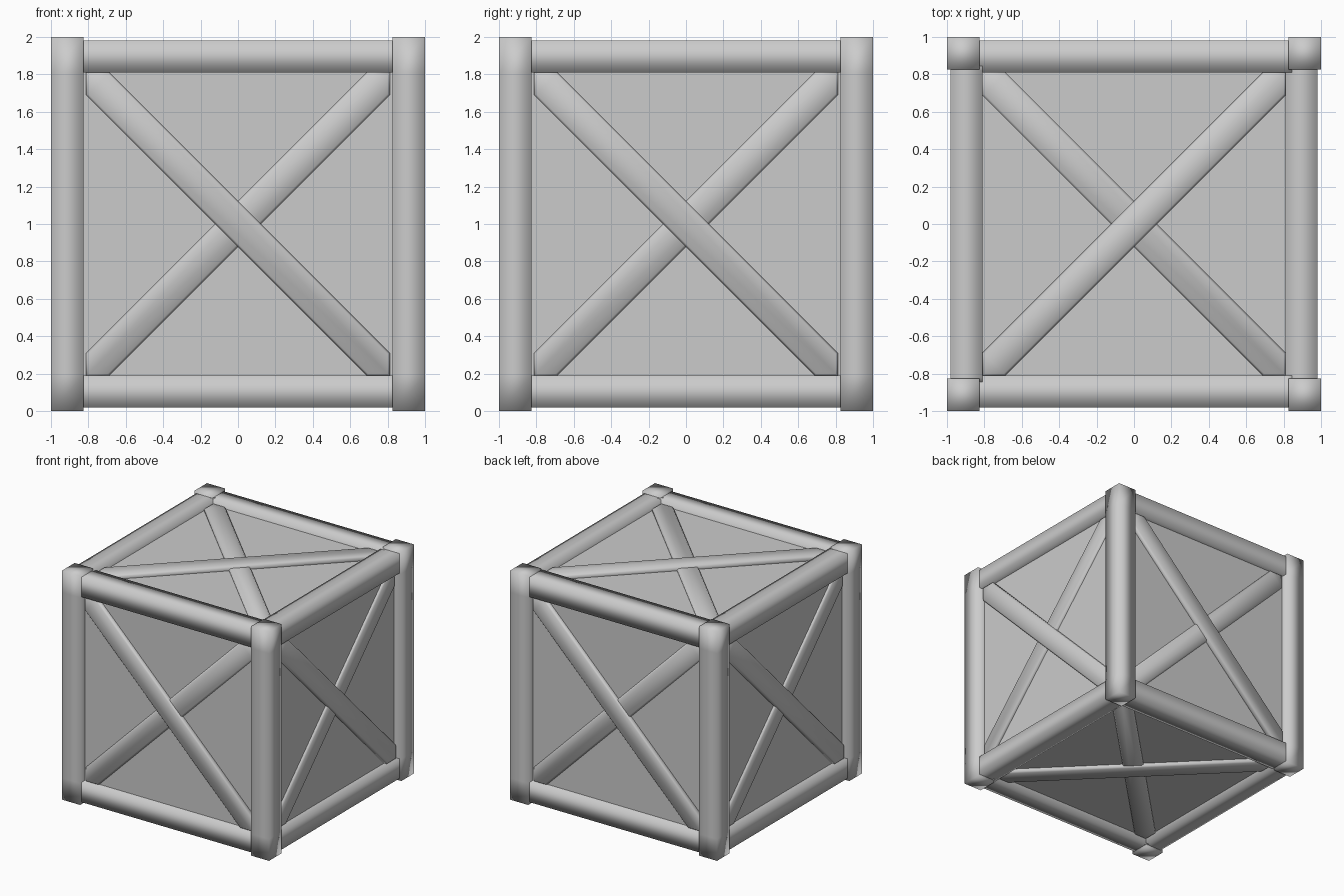
import bpy, bmesh
from math import radians
from mathutils import Matrix, Vector

if "Cube" in bpy.data.objects:
    bpy.data.objects.remove(bpy.data.objects["Cube"])

CENTRE = Matrix.Translation((0, 0, 1))


def finish(name, bm, smooth=True):
    bmesh.ops.recalc_face_normals(bm, faces=bm.faces)
    me = bpy.data.meshes.new(name)
    bm.to_mesh(me)
    bm.free()
    for p in me.polygons:
        p.use_smooth = smooth
    ob = bpy.data.objects.new(name, me)
    bpy.context.collection.objects.link(ob)
    return ob


def bar(name, half, length, loop, matrix):
    """Square bar along local z with a support loop near each end."""
    bm = bmesh.new()
    rings = []
    for z in (-length, -loop, loop, length):
        rings.append([bm.verts.new((x * half, y * half, z))
                      for x, y in ((-1, -1), (1, -1), (1, 1), (-1, 1))])
    for a, b in zip(rings, rings[1:]):
        for i in range(4):
            j = (i + 1) % 4
            bm.faces.new((a[i], a[j], b[j], b[i]))
    bm.faces.new(rings[0])
    bm.faces.new(rings[-1])
    bm.transform(CENTRE @ matrix)
    return finish(name, bm)


def brace(name, matrix, flip, top):
    """Diagonal board clipped to the corners of a recessed panel."""
    e, c = 0.812, 0.69
    pts = [(-e, e), (-c, e), (e, -c), (e, -e), (c, -e), (-e, c)]
    bm = bmesh.new()
    face = bm.faces.new([bm.verts.new((x * flip, y, 0.91)) for x, y in pts])
    ext = bmesh.ops.extrude_face_region(bm, geom=[face])
    verts = [v for v in ext["geom"] if isinstance(v, bmesh.types.BMVert)]
    for v in verts:
        v.co.z = top
    edges = [ed for ed in bm.edges if all(v in verts for v in ed.verts)]
    bmesh.ops.bevel(bm, geom=edges, offset=0.012, segments=1, affect='EDGES')
    bm.transform(CENTRE @ matrix)
    finish(name, bm)


# Solid core with a sloped recess in every side
bm = bmesh.new()
bmesh.ops.create_cube(bm, size=1.94)
sides = bm.faces[:]
for f in sides:
    n = f.normal.copy()
    bmesh.ops.inset_individual(bm, faces=[f], thickness=0.145, depth=0)
    bmesh.ops.inset_individual(bm, faces=[f], thickness=0.02, depth=0)
    for v in f.verts:
        v.co -= n * 0.04
bm.transform(CENTRE)
finish("crate_core", bm, smooth=False)

# Corner posts, and the rails between them
P, R = 0.9125, 0.896
for a in (-1, 1):
    for b in (-1, 1):
        bar("corner_post", 0.0875, 1.0, 0.81, Matrix.Translation((a * P, b * P, 0)))
        bar("side_to_side_rail", 0.086, 0.845, 0.82,
            Matrix.Translation((0, a * R, b * R)) @ Matrix.Rotation(radians(90), 4, 'Y'))
        bar("front_to_back_rail", 0.086, 0.845, 0.82,
            Matrix.Translation((a * R, 0, b * R)) @ Matrix.Rotation(radians(90), 4, 'X'))

# Crossed braces on all six sides
upright = Matrix.Rotation(radians(90), 4, 'X')
quarter = Matrix.Rotation(radians(90), 4, 'Z')
panels = {n: Matrix.Rotation(radians(90 * i), 4, 'Z') @ upright
          for i, n in enumerate(("front", "right", "back", "left"))}
panels["top"] = quarter
panels["bottom"] = Matrix.Rotation(radians(180), 4, 'X') @ quarter
for n, m in panels.items():
    brace(n + "_main_brace", m, 1, 0.965)
    brace(n + "_under_brace", m, -1, 0.95)
